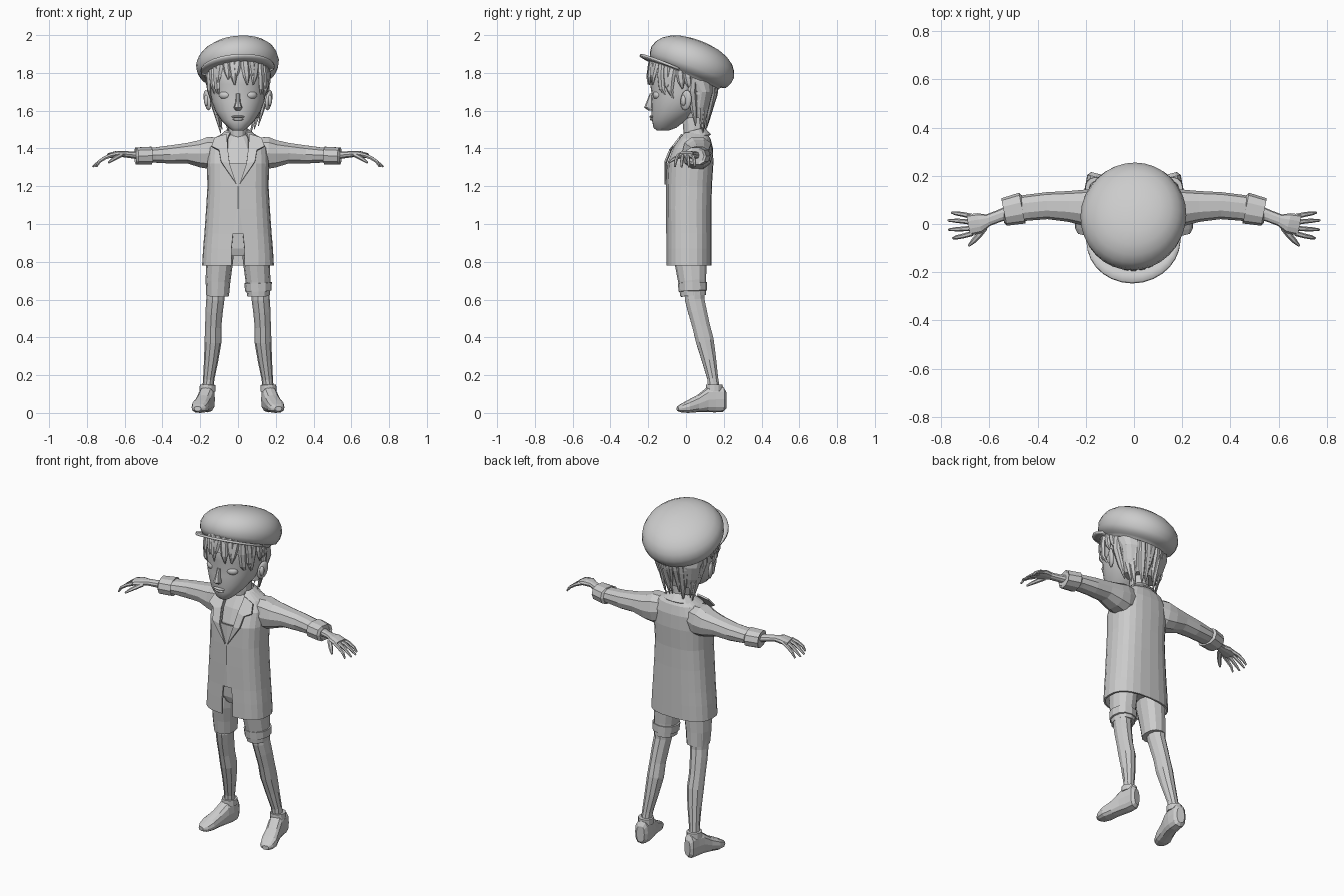
import bpy, bmesh, math
from mathutils import Vector, Matrix


def finish(name, bm, mirror=False, smooth=0, thick=0):
    bmesh.ops.recalc_face_normals(bm, faces=bm.faces)
    me = bpy.data.meshes.new(name)
    bm.to_mesh(me)
    bm.free()
    ob = bpy.data.objects.new(name, me)
    bpy.context.collection.objects.link(ob)
    if thick:
        s = ob.modifiers.new("thickness", 'SOLIDIFY')
        s.thickness, s.offset = thick, 0
    if mirror:
        ob.modifiers.new("mirror", 'MIRROR').use_clip = False
    if smooth:
        bpy.ops.object.select_all(action='DESELECT')
        ob.select_set(True)
        bpy.context.view_layer.objects.active = ob
        bpy.ops.object.shade_smooth_by_angle(angle=math.radians(smooth))
    return ob


def power(v, e):
    return math.copysign(abs(v) ** (2 / e), v)


def skin(bm, sections, n=12, e=2.0, caps=True):
    """Bridge super-elliptic sections given as (centre, U, V)."""
    rings = []
    for c, U, V in sections:
        rings.append([bm.verts.new(Vector(c) + Vector(U) * power(math.cos(t), e) + Vector(V) * power(math.sin(t), e))
                      for t in (2 * math.pi * i / n for i in range(n))])
    for a, b in zip(rings, rings[1:]):
        for i in range(n):
            bm.faces.new((a[i], a[(i + 1) % n], b[(i + 1) % n], b[i]))
    if caps:
        bm.faces.new(rings[0])
        bm.faces.new(rings[-1])
    return rings


def level(rows):
    """Rows (z, rx, y_front, y_back) -> horizontal sections."""
    return [((0, (f + b) / 2, z), (rx, 0, 0), (0, (b - f) / 2, 0)) for z, rx, f, b in rows]


def along(rows, ref):
    """Rows (x, y, z, a, b) -> sections square to the path; a lies across ref."""
    P = [Vector(r[:3]) for r in rows]
    out = []
    for i, r in enumerate(rows):
        t = (P[min(i + 1, len(P) - 1)] - P[max(i - 1, 0)]).normalized()
        u = t.cross(Vector(ref)).normalized()
        out.append((P[i], u * r[3], u.cross(t).normalized() * r[4]))
    return out


def loft(name, sections, n=12, e=2.0, caps=True, **kw):
    bm = bmesh.new()
    skin(bm, sections, n, e, caps)
    return finish(name, bm, **kw)


def ball(name, loc, size, seg=14, rot=(0, 0, 0), **kw):
    bm = bmesh.new()
    bmesh.ops.create_uvsphere(bm, u_segments=seg, v_segments=8, radius=1)
    M = Matrix.Translation(loc)
    for ax, a in zip('XYZ', rot):
        M = M @ Matrix.Rotation(math.radians(a), 4, ax)
    bm.transform(M @ Matrix.Diagonal((*size, 1)))
    return finish(name, bm, **kw)


X, Y, Z = (1, 0, 0), (0, 1, 0), (0, 0, 1)

# Head, face and neck
loft("head", level([(1.495, .03, -.155, -.09), (1.51, .05, -.172, -.05), (1.55, .09, -.18, 0), (1.60, .122, -.183, .08),
                    (1.65, .14, -.185, .115), (1.69, .147, -.182, .13), (1.74, .152, -.19, .145), (1.80, .155, -.19, .15),
                    (1.87, .14, -.165, .13)]), 24, 2.15, smooth=40)
loft("neck", level([(1.38, .07, -.04, .11), (1.45, .05, -.01, .1), (1.56, .048, -.02, .1)]), 12)
loft("nose", [((0, -.18, 1.69), (.01, 0, 0), (0, .012, 0)), ((0, -.19, 1.645), (.013, 0, 0), (0, .02, 0)),
              ((0, -.192, 1.617), (.023, 0, 0), (0, .03, 0)), ((0, -.18, 1.602), (.014, 0, 0), (0, .02, 0))], 8, smooth=40)
ball("upper_lip", (0, -.18, 1.568), (.036, .014, .007), smooth=60)
ball("lower_lip", (0, -.178, 1.555), (.03, .014, .008), smooth=60)
ball("eyes", (.068, -.151, 1.682), (.034, .024, .023), rot=(0, 0, 20), mirror=True, smooth=60)
ball("ears", (.163, 0, 1.655), (.013, .032, .055), rot=(-8, 10, -25), mirror=True, smooth=60)
ball("ear_lobes", (.165, -.012, 1.655), (.016, .014, .03), 8, mirror=True, smooth=60)

# Hair: underlying mass plus tapered locks hugging the skull
loft("hair_base", level([(1.56, .105, 0, .115), (1.62, .13, .015, .13), (1.70, .152, .02, .15), (1.76, .158, -.05, .158),
                         (1.79, .16, -.197, .16), (1.86, .155, -.18, .15)]), 20, 2.2)
TABLE = [(1.48, .10, -.02, .105), (1.60, .132, -.1, .13), (1.70, .157, -.196, .16), (1.76, .163, -.205, .168), (1.95, .155, -.17, .16)]


def scalp(a, z):
    for lo, hi in zip(TABLE, TABLE[1:]):
        if z <= hi[0]:
            break
    k = (z - lo[0]) / (hi[0] - lo[0])
    rx, f, b = (lo[i] + (hi[i] - lo[i]) * k for i in (1, 2, 3))
    return Vector((rx * math.sin(a), (f + b) / 2 - (b - f) / 2 * math.cos(a), z))


hair = bmesh.new()
for i in range(30):
    deg = -180 + i * 12
    m, a = abs(deg), math.radians(deg)
    tip = (1.735 + .03 * (i % 2) if m < 42 else 1.68 - .03 * (i % 2) if m < 75
           else 1.715 if m < 100 else 1.52 - .02 * (i % 3) + (.03 if m > 160 else 0))
    top = 1.80 - .37 * scalp(a, 1.8).y + .015
    rows = []
    for k, w in ((0, .019), (.35, .023), (.7, .018), (1, .003)):
        aa = a + .1 * k * (1 if i % 3 else -1)
        c = scalp(aa, top + (tip - top) * k)
        side = Vector((math.cos(aa), math.sin(aa), 0))
        rows.append((c, side * w, Vector((math.sin(aa), -math.cos(aa), 0)) * w * .6))
    skin(hair, rows, 6)
finish("hair_locks", hair)

# Cap tilted back and drooping to one side, with a crescent visor
TILT = Matrix.Rotation(math.radians(-4), 3, 'Y') @ Matrix.Rotation(math.radians(-20.7), 3, 'X')
BASE = Vector((0, .01, 1.79))


def cap_point(x, u, n):
    return BASE + TILT @ Vector((x, u, n))


loft("cap", [(cap_point(dx, 0, n), TILT @ Vector((r * .94, 0, 0)), TILT @ Vector((0, r, 0))) for n, r, dx in
             ((-.015, .178, 0), (.0, .19, 0), (.006, .213, 0), (.035, .229, 0), (.07, .234, .002), (.105, .222, .005),
              (.135, .198, .01), (.16, .16, .015), (.178, .11, .02), (.187, .055, .025), (.19, .01, .025))], 32, smooth=50)
bm = bmesh.new()
strip = []
for i in range(17):
    a = math.radians(-75 + 150 * i / 16)
    d = .074 * max(0, math.cos(a * 1.2))
    strip.append([bm.verts.new(cap_point(r * math.sin(a), -r * math.cos(a), n))
                  for r, n in ((.175, -.004), (.195 + d * .5, .002), (.2 + d, -.004 + .012 * math.cos(a)))])
for p, q in zip(strip, strip[1:]):
    for j in (0, 1):
        bm.faces.new((p[j], q[j], q[j + 1], p[j + 1]))
finish("cap_visor", bm, thick=.013, smooth=40)

# Long coat: front columns drawn in to form the hem slit, closed middle and open V neck
rows = [(.78, .185, -.1, .13), (.87, .18, -.1, .13), (.95, .173, -.1, .13), (1.08, .164, -.102, .13), (1.2, .157, -.102, .132),
        (1.32, .16, -.097, .14), (1.40, .155, -.065, .138), (1.45, .125, -.03, .125), (1.48, .07, -.005, .105)]
slit = [.034, .034, .026, .006, .006, .045, .055, .055, .045]
bm = bmesh.new()
rings = skin(bm, level(rows), 24, 2.6, caps=False)
for ring, w in zip(rings, slit):
    ring[17].co.x, ring[19].co.x = -w, w
for j in (0, 1, 5, 6, 7):
    for i in (17, 18):
        face = set(rings[j][i:i + 2] + rings[j + 1][i:i + 2])
        for f in [f for f in rings[j][i].link_faces if set(f.verts) == face]:
            bm.faces.remove(f)
finish("coat", bm, thick=.01)
loft("shirt", level([(1.15, .13, -.085, .11), (1.32, .13, -.08, .12), (1.40, .11, -.05, .12), (1.47, .055, -.005, .1)]), 16, 2.4)

# Lapels and standing collar
bm = bmesh.new()
lap = [bm.verts.new(p) for p in ((.008, -.11, 1.21), (.045, -.108, 1.32), (.055, -.076, 1.40), (.06, -.02, 1.475),
                                 (.125, -.035, 1.455), (.14, -.07, 1.41), (.1, -.085, 1.39), (.09, -.11, 1.33))]
for f in ((0, 1, 7), (1, 2, 6, 7), (2, 3, 4, 6), (4, 5, 6)):
    bm.faces.new([lap[i] for i in f])
finish("lapels", bm, mirror=True, thick=.01)
bm = bmesh.new()
strip = []
for i in range(13):
    a = math.radians(-50 + 280 * i / 12)
    strip.append([bm.verts.new((r * math.cos(a), .05 + r * .8 * math.sin(a), z + .012 * math.sin(a)))
                  for r, z in ((.07, 1.455), (.062, 1.495), (.1, 1.46))])
for p, q in zip(strip, strip[1:]):
    for j in (0, 1):
        bm.faces.new((p[j], q[j], q[j + 1], p[j + 1]))
finish("collar", bm, thick=.008)

# Sleeves, cuffs and hands
loft("sleeves", along([(.08, .055, 1.385, .07, .075), (.15, .06, 1.375, .082, .09), (.2, .068, 1.372, .076, .075),
                       (.27, .073, 1.375, .064, .056), (.36, .076, 1.368, .056, .05), (.44, .068, 1.365, .054, .042),
                       (.5, .06, 1.362, .052, .038)], Z), 10, 2.3, mirror=True)
loft("sleeve_cuffs", along([(.462, .066, 1.362, .05, .038), (.463, .066, 1.362, .065, .049), (.538, .05, 1.36, .058, .047),
                            (.539, .05, 1.36, .045, .034)], Z), 10, 2.4, mirror=True)
loft("palms", along([(.5, .055, 1.362, .03, .024), (.56, .033, 1.366, .025, .019), (.605, .016, 1.37, .025, .017),
                     (.64, .004, 1.37, .042, .018), (.685, -.004, 1.362, .044, .013)], Z), 10, 2.3, mirror=True)
fingers = bmesh.new()
for dy, tip, fan in ((.036, .755, .016), (.012, .77, .008), (-.012, .768, -.006), (-.034, .75, -.02)):
    y = -.005 + dy
    skin(fingers, along([(.67, y, 1.364, .011, .011), (.705, y + fan * .5, 1.35, .01, .01),
                         (.735, y + fan * .8, 1.33, .009, .009), (tip, y + fan, 1.303, .005, .005)], Z), 6)
skin(fingers, along([(.62, -.015, 1.365, .014, .012), (.645, -.048, 1.352, .013, .011), (.665, -.07, 1.34, .011, .009),
                     (.685, -.09, 1.325, .005, .005)], Z), 6)
finish("fingers", fingers, mirror=True)

# Shorts: seat, two legs and one rolled hem
loft("shorts_seat", level([(.83, .08, -.05, .09), (.87, .14, -.065, .11), (1.0, .145, -.075, .115)]), 14, 2.5)
loft("shorts_legs", along([(.085, .025, .92, .072, .085), (.098, .025, .79, .07, .085), (.106, .032, .70, .066, .074),
                           (.108, .038, .62, .06, .068)], Y), 12, 2.2, mirror=True)
loft("rolled_hem", along([(.106, .034, .69, .062, .06), (.106, .034, .689, .073, .077), (.108, .036, .645, .07, .075),
                          (.108, .036, .644, .055, .055)], Y), 12, 2.2)

# Legs and shoes
loft("legs", along([(.118, .045, .70, .05, .055), (.12, .046, .60, .048, .054), (.126, .06, .54, .046, .052),
                    (.131, .08, .46, .043, .049), (.132, .1, .38, .045, .05), (.142, .122, .28, .038, .04),
                    (.155, .142, .18, .03, .03), (.16, .15, .11, .03, .034)], Y), 10, mirror=True)
loft("shoes", [((x, y, (lo + hi) / 2), (w, w * .25, 0), (0, 0, (hi - lo) / 2)) for x, y, w, lo, hi in
               ((.155, .21, .022, .02, .115), (.158, .195, .036, .005, .14), (.162, .15, .04, .003, .142),
                (.17, .11, .041, .005, .135), (.185, .06, .041, .004, .095), (.2, .01, .045, 0, .068),
                (.208, -.025, .037, .003, .048), (.214, -.045, .018, .01, .034))], 12, 2.7, mirror=True)
loft("shoe_collars", along([(.16, .15, .15, .03, .03), (.16, .15, .149, .042, .044), (.161, .15, .115, .043, .046)], Y), 12, mirror=True)
